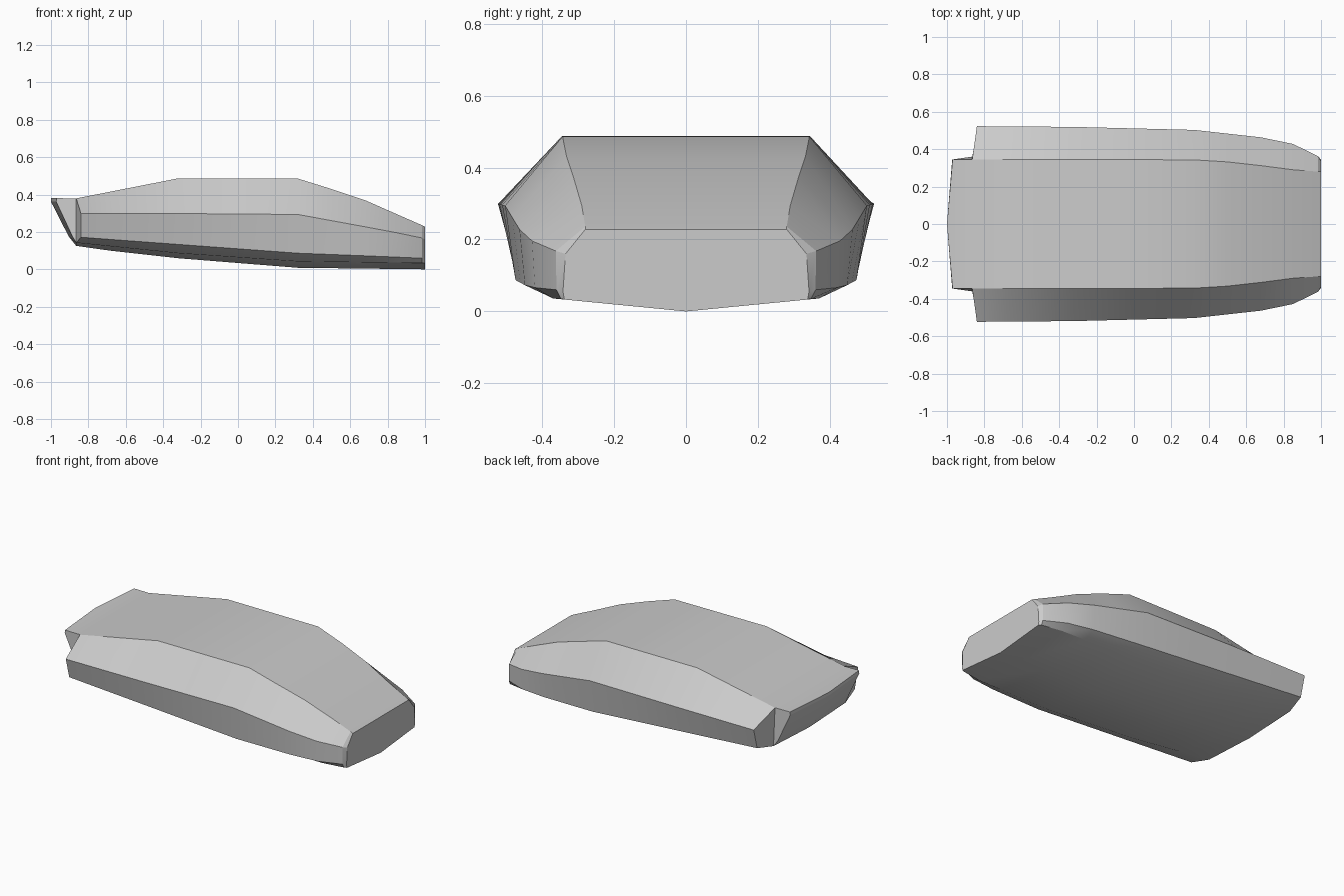
import bpy, bmesh
from math import radians

if "Cube" in bpy.data.objects:
    bpy.data.objects.remove(bpy.data.objects["Cube"])

# Hull rails on the +y side: a few (x, y, z) points each, sampled at shared stations
RAILS = {
    "deck": [(-.865, .345, .38), (-.32, .345, .487), (.32, .343, .486), (.5, .332, .43),
             (.68, .312, .37), (.85, .29, .295), (.985, .28, .236)],
    "shoulder": [(-.84, .523, .30), (-.32, .519, .299), (.32, .503, .294), (.68, .463, .228),
                 (.85, .428, .196), (.985, .362, .168)],
    "chine": [(-.84, .488, .172), (.32, .474, .087), (.68, .448, .073), (.85, .42, .066),
              (.985, .36, .06)],
    "bilge": [(-.865, .36, .143), (-.32, .378, .087), (.32, .382, .043), (.85, .37, .036),
              (.985, .348, .035)],
    "keel": [(-.865, 0, .126), (-.68, 0, .10), (-.32, 0, .06), (.32, 0, .009), (.985, 0, .001)],
}
STATIONS = [-.865, -.68, -.32, 0, .32, .5, .68, .85, .985]
NOSE = [(1, .28, .228), (1, .335, .16), (1, .342, .055), (1, .338, .033), (1, 0, 0)]


def sample(rail, x):
    """Linear interpolation along a rail; the ends keep their own x."""
    if x <= rail[0][0]:
        return rail[0]
    for a, b in zip(rail, rail[1:]):
        if x <= b[0]:
            t = (x - a[0]) / (b[0] - a[0])
            return tuple(p + (q - p) * t for p, q in zip(a, b))
    return rail[-1]


bm = bmesh.new()


def ring(half):
    """Full open-ended loop: deck +y, down to keel, up to deck -y."""
    pts = half + [(x, -y, z) for x, y, z in reversed(half[:-1])]
    return [bm.verts.new(p) for p in pts]


# Lofted body
rings = [ring([sample(r, x) for r in RAILS.values()]) for x in STATIONS] + [ring(NOSE)]
n = len(rings[0])
for a, b in zip(rings, rings[1:]):
    for i in range(n):
        j = (i + 1) % n
        bm.faces.new((a[i], a[j], b[j], b[i]))

# Blunt nose face
bm.faces.new(rings[-1])

# Tail overhang: a lip row, its lower edge, and the foot of the sloping transom
s = rings[0]


def row(x_mid, x_side, z):
    return [bm.verts.new(p) for p in ((x_side, .345, z), (x_mid, 0, z), (x_side, -.345, z))]


lip, lip_low, foot = row(-1, -.97, .381), row(-1, -.972, .362), row(-.905, -.885, .176)
bm.faces.new((s[0], lip[0], lip[1], lip[2], s[8]))
for a, b in ((lip, lip_low), (lip_low, foot), (foot, [s[3], s[4], s[5]])):
    for i in (0, 1):
        bm.faces.new((a[i], a[i + 1], b[i + 1], b[i]))

# Tail side walls and rear ends of the side sponsons
for k, (d, sh, ch, bi) in ((0, (0, 1, 2, 3)), (2, (8, 7, 6, 5))):
    bm.faces.new((s[d], lip[k], lip_low[k], foot[k], s[bi]))
    bm.faces.new((s[d], s[sh], s[ch], s[bi]))

bmesh.ops.recalc_face_normals(bm, faces=bm.faces[:])
mesh = bpy.data.meshes.new("body_shell")
bm.to_mesh(mesh)
bm.free()
body = bpy.data.objects.new("body_shell", mesh)
bpy.context.collection.objects.link(body)
bpy.context.view_layer.objects.active = body
body.select_set(True)
bpy.ops.object.shade_smooth_by_angle(angle=radians(22))
